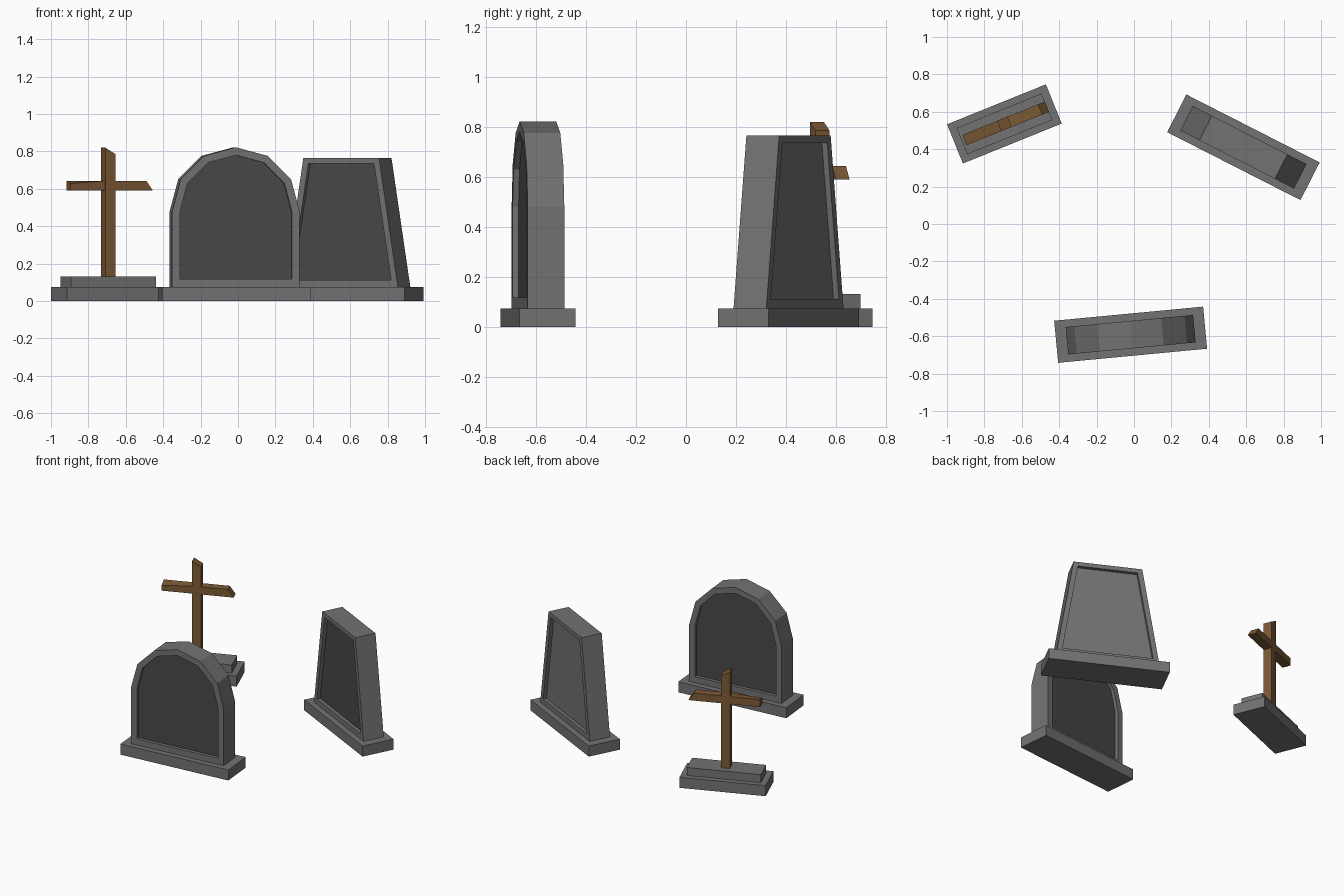
import bpy, bmesh
from math import sin, cos, pi, radians

if "Cube" in bpy.data.objects:
    bpy.data.objects.remove(bpy.data.objects["Cube"])


def material(name, rgb):
    m = bpy.data.materials.new(name)
    m.diffuse_color = (*rgb, 1)
    m.use_nodes = True
    m.node_tree.nodes["Principled BSDF"].inputs["Base Color"].default_value = m.diffuse_color
    return m


STONE = material("stone", (0.17, 0.17, 0.17))
PANEL = material("dark_stone", (0.065, 0.065, 0.065))
WOOD = material("wood", (0.2, 0.1, 0.035))


def loft(name, rings, place, mats, panel_ends=()):
    """Join (profile, y) rings into a closed solid; profiles are x-z points."""
    x, y, angle = place
    bm = bmesh.new()
    loops = [[bm.verts.new((px, ry, pz)) for px, pz in prof] for prof, ry in rings]
    for a, b in zip(loops, loops[1:]):
        for i in range(len(a)):
            j = (i + 1) % len(a)
            bm.faces.new((a[i], a[j], b[j], b[i]))
    caps = [bm.faces.new(loops[0]), bm.faces.new(loops[-1])]
    for i in panel_ends:
        caps[i].material_index = 1
    bmesh.ops.recalc_face_normals(bm, faces=bm.faces)
    me = bpy.data.meshes.new(name)
    bm.to_mesh(me)
    bm.free()
    for m in mats:
        me.materials.append(m)
    ob = bpy.data.objects.new(name, me)
    ob.location = (x, y, 0)
    ob.rotation_euler.z = radians(angle)
    bpy.context.collection.objects.link(ob)
    return ob


def slab(name, length, depth, z0, z1, place):
    h = length / 2
    prof = [(-h, z0), (h, z0), (h, z1), (-h, z1)]
    loft(name, [(prof, -depth / 2), (prof, depth / 2)], place, [STONE])


def headstone(name, outer, inner, place, panel_ends):
    # Frame with a recessed panel on the front and the back
    d, r = 0.0735, 0.024
    rings = [(inner, -d + r), (inner, -d), (outer, -d),
             (outer, d), (inner, d), (inner, d - r)]
    loft(name, rings, place, [STONE, PANEL], panel_ends)


def arch(radius, z0, zc=0.48, n=6):
    return [(-radius, z0), (radius, z0)] + [
        (radius * cos(pi * i / n), zc + radius * sin(pi * i / n)) for i in range(n + 1)]


def trapezoid(bottom, top, z0, z1):
    return [(-bottom, z0), (bottom, z0), (top, z1), (-top, z1)]


# Arched headstone
place = (-0.018, -0.592, 5.4)
slab("arched_stone_base", 0.80, 0.226, 0, 0.075, place)
headstone("arched_headstone", arch(0.342, 0.075), arch(0.30, 0.118), place, (0, 1))

# Tapered headstone
place = (0.585, 0.41, -27)
slab("tapered_stone_base", 0.80, 0.226, 0, 0.075, place)
headstone("tapered_headstone", trapezoid(0.34, 0.227, 0.075, 0.765),
          trapezoid(0.30, 0.197, 0.112, 0.735), place, (0,))

# Stepped base of the cross
place = (-0.693, 0.535, 22)
slab("cross_lower_step", 0.57, 0.226, 0, 0.075, place)
slab("cross_upper_step", 0.49, 0.152, 0.075, 0.132, place)

# Wooden post with a slanted top
post = [(-0.03, 0.132), (0.03, 0.132), (0.03, 0.785), (-0.03, 0.82)]
loft("cross_post", [(post, -0.03), (post, 0.03)], place, [WOOD])

# Wooden crossbeam with a slanted right end and a worn left corner
front = [(-0.23, 0.59), (0.245, 0.59), (0.207, 0.643), (-0.03, 0.643), (-0.23, 0.628)]
back = front[:-1] + [(-0.23, 0.643)]
loft("cross_beam", [(front, -0.0295), (back, 0.0295)], place, [WOOD])
